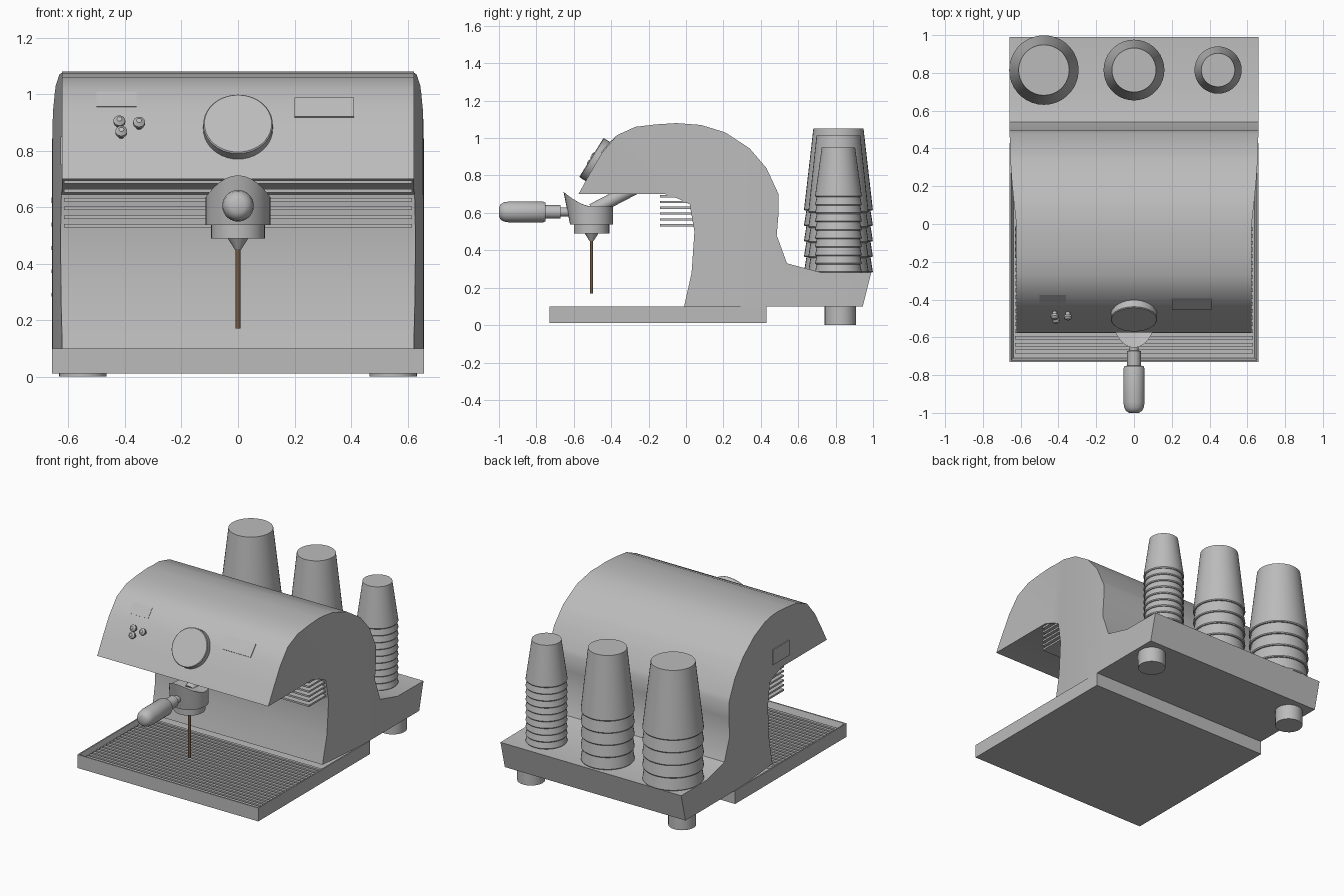
import bpy, bmesh, math
from mathutils import Vector, Matrix

if "Cube" in bpy.data.objects:
    bpy.data.objects.remove(bpy.data.objects["Cube"])


def material(name, col):
    m = bpy.data.materials.new(name)
    m.diffuse_color = (*col, 1)
    m.use_nodes = True
    m.node_tree.nodes["Principled BSDF"].inputs["Base Color"].default_value = m.diffuse_color
    return m


STEEL = material("brushed_grey", (0.5, 0.5, 0.5))
COFFEE = material("coffee_brown", (0.16, 0.10, 0.055))


def finish(name, bm, mat=STEEL, angle=35):
    bmesh.ops.recalc_face_normals(bm, faces=bm.faces[:])
    me = bpy.data.meshes.new(name)
    bm.to_mesh(me)
    bm.free()
    ob = bpy.data.objects.new(name, me)
    bpy.context.collection.objects.link(ob)
    me.materials.append(mat)
    bpy.ops.object.select_all(action='DESELECT')
    ob.select_set(True)
    bpy.context.view_layer.objects.active = ob
    bpy.ops.object.shade_smooth_by_angle(angle=math.radians(angle))
    return ob


def box(name, center, size, rot_x=0):
    bm = bmesh.new()
    bmesh.ops.create_cube(bm, size=1)
    bm.transform(Matrix.Translation(center) @ Matrix.Rotation(rot_x, 4, 'X')
                 @ Matrix.Diagonal((*size, 1)))
    return finish(name, bm)


def lathe(name, profile, origin, axis=(0, 0, 1), sides=32, mat=STEEL, shape=None):
    """Turn (radius, height) points around an axis, with closed ends."""
    bm = bmesh.new()
    rings = []
    for r, h in profile:
        ring = []
        for i in range(sides):
            a = math.tau * i / sides
            co = Vector((r * math.cos(a), r * math.sin(a), h))
            ring.append(bm.verts.new(shape(co) if shape else co))
        rings.append(ring)
    for lo, hi in zip(rings, rings[1:]):
        for i in range(sides):
            j = (i + 1) % sides
            bm.faces.new((lo[i], lo[j], hi[j], hi[i]))
    bm.faces.new(rings[0])
    bm.faces.new(rings[-1])
    q = Vector((0, 0, 1)).rotation_difference(Vector(axis).normalized())
    bm.transform(Matrix.Translation(origin) @ q.to_matrix().to_4x4())
    return finish(name, bm, mat)


# Housing: side profile (y, z) extruded across x, widening towards the back
PROFILE = [(-0.01, 0.10), (0.945, 0.10), (0.99, 0.28), (0.72, 0.282), (0.54, 0.33),
           (0.485, 0.48), (0.495, 0.60), (0.495, 0.70), (0.43, 0.84), (0.34, 0.945),
           (0.21, 1.03), (0.08, 1.07), (-0.05, 1.08), (-0.16, 1.073), (-0.27, 1.06),
           (-0.37, 1.015), (-0.45, 0.92), (-0.52, 0.80), (-0.575, 0.70), (-0.11, 0.70),
           (-0.04, 0.675), (0.02, 0.645), (0.045, 0.50), (0.03, 0.28)]
bm = bmesh.new()
face = bm.faces.new([bm.verts.new((-1, y, z)) for y, z in PROFILE])
ext = bmesh.ops.extrude_face_region(bm, geom=[face])
for v in ext["geom"]:
    if isinstance(v, bmesh.types.BMVert):
        v.co.x = 1
for y in (0.0, 0.12, 0.25, 0.37, 0.48):
    bmesh.ops.bisect_plane(bm, geom=bm.verts[:] + bm.edges[:] + bm.faces[:],
                           plane_co=(0, y, 0), plane_no=(0, 1, 0))
for v in bm.verts:
    t = min(max(v.co.y / 0.48, 0), 1)
    v.co.x *= 0.623 + 0.035 * math.sin(t * math.pi / 2)
finish("housing", bm)

# Drip tray with sloped rim and a slatted grille
bm = bmesh.new()
bmesh.ops.create_cube(bm, size=1)
bm.transform(Matrix.Translation((0, -0.15, 0.056)) @ Matrix.Diagonal((1.318, 1.16, 0.088, 1)))
top = max(bm.faces, key=lambda f: f.calc_center_median().z)
bmesh.ops.inset_region(bm, faces=[top], thickness=0.012)
bmesh.ops.inset_region(bm, faces=[top], thickness=0.018, depth=-0.045)
finish("drip_tray", bm)
for i in range(19):
    box("tray_slat", (0, -0.675 + i * 0.036, 0.066), (1.262, 0.019, 0.022))

# Rear feet
for x in (-0.55, 0.55):
    lathe("rear_foot", [(0.084, 0), (0.084, 0.11)], (x, 0.825, 0), sides=24)

# Cooling fins under the overhang
for i in range(6):
    box("cooling_fin", (0, -0.05, 0.534 + i * 0.031), (1.23, 0.18, 0.012))

# Control dial on the sloped front
N = Vector((0, -0.85, 0.53)).normalized()
lathe("control_dial", [(0.123, -0.09), (0.123, -0.004), (0.119, 0)],
      Vector((0, -0.506, 0.896)), N, sides=40)

# Push buttons
for x, z in ((-0.42, 0.89), (-0.35, 0.885), (-0.413, 0.853)):
    y = -0.45 - (0.92 - z) * 0.583
    lathe("push_button", [(0.012, -0.01), (0.012, 0.015), (0.021, 0.02), (0.021, 0.032), (0.009, 0.042)],
          Vector((x, y, z)), N, sides=16)

# Display and badge plates on the front, access plate on the left side
tilt = math.atan2(0.095, 0.08)
box("display_plate", (0.305, -0.424, 0.952), (0.21, 0.088, 0.009), tilt)
box("badge_plate", (-0.43, -0.398, 0.982), (0.14, 0.07, 0.003), tilt)
box("side_plate", (-0.624, -0.095, 0.80), (0.008, 0.17, 0.10))


# Brew head: cylinder whose front lip sweeps up and forward
def front_lip(co):
    if co.z > 0.07 and co.y < 0:
        k = (co.y / 0.115) ** 2
        return Vector((co.x, co.y - 0.035 * k, co.z + 0.078 * k))
    return co


lathe("brew_head", [(0.115, 0), (0.115, 0.098), (0.06, 0.098)], (0, -0.505, 0.537),
      shape=lambda c: front_lip(c) if math.hypot(c.x, c.y) > 0.1 else c)
lathe("filter_basket", [(0.095, 0), (0.095, 0.06)], (0, -0.505, 0.49))
lathe("spout_cone", [(0.011, 0), (0.038, 0.042)], (0, -0.505, 0.45), sides=24)
lathe("coffee_stream", [(0.009, 0), (0.009, 0.29)], (0, -0.505, 0.17), sides=12, mat=COFFEE)
lathe("brew_neck", [(0.035, 0), (0.035, 0.26)], (0, -0.50, 0.615), (0, 0.23, 0.12), sides=20)

# Filter handle pointing forward
lathe("filter_handle",
      [(0.024, -0.06), (0.024, 0.05), (0.036, 0.052), (0.036, 0.13), (0.05, 0.132), (0.056, 0.145),
       (0.056, 0.325), (0.052, 0.352), (0.042, 0.37), (0.025, 0.38)],
      (0, -0.62, 0.605), (0, -1, 0), sides=28)


# Stacks of upturned cups
def cup_stack(x, rim, tip, top, count, step):
    pts = []
    cup_h = top - 0.28 - (count - 1) * step
    slope = (rim - tip) / cup_h
    for i in range(count):
        z = i * step
        pts += [(rim - 0.004, z), (rim, z + 0.006)]
        if i < count - 1:
            pts.append((rim - slope * step - 0.003, z + step))
    pts.append((tip, top - 0.28))
    lathe("cup_stack", pts, (x, 0.815, 0.28), sides=36)


cup_stack(-0.477, 0.184, 0.134, 1.052, 5, 0.083)
cup_stack(0.0, 0.161, 0.117, 1.015, 5, 0.08)
cup_stack(0.445, 0.125, 0.089, 0.95, 10, 0.045)
